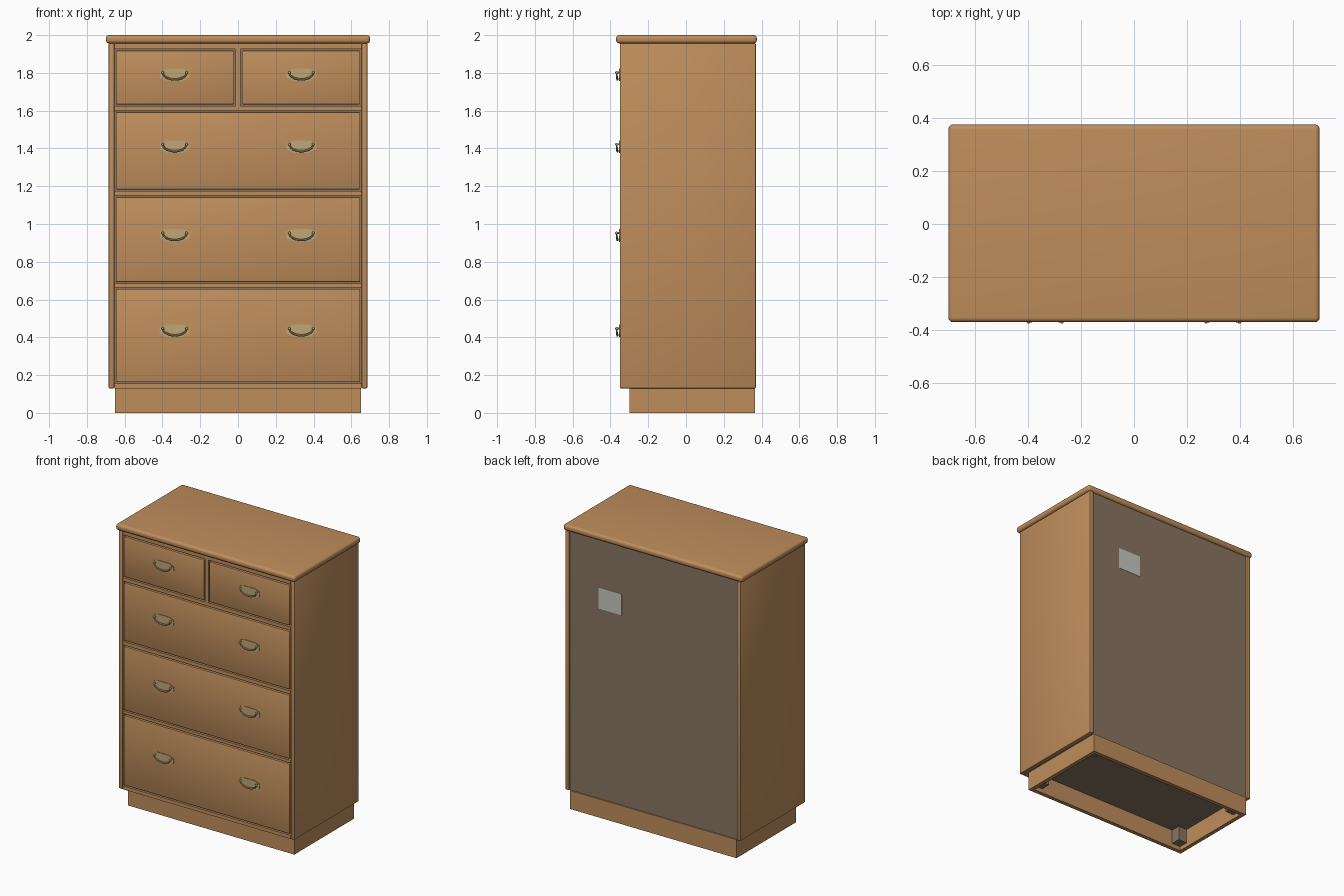
import bpy, bmesh, math
from mathutils import Matrix

if "Cube" in bpy.data.objects:
    bpy.data.objects.remove(bpy.data.objects["Cube"])


def material(name, rgb):
    m = bpy.data.materials.new(name)
    m.diffuse_color = (*rgb, 1)
    m.use_nodes = True
    m.node_tree.nodes["Principled BSDF"].inputs["Base Color"].default_value = m.diffuse_color
    return m


WOOD = material("wood", (0.52, 0.27, 0.107))
BOARD = material("backing_board", (0.25, 0.18, 0.125))
PAPER = material("paper", (0.58, 0.58, 0.53))
BRASS = material("brass", (0.53, 0.39, 0.18))


def add_object(name, mesh, mat, loc=(0, 0, 0)):
    ob = bpy.data.objects.new(name, mesh)
    bpy.context.collection.objects.link(ob)
    ob.location = loc
    if not mesh.materials:
        mesh.materials.append(mat)
    return ob


def smooth(ob):
    bpy.ops.object.select_all(action='DESELECT')
    bpy.context.view_layer.objects.active = ob
    ob.select_set(True)
    bpy.ops.object.shade_smooth_by_angle(angle=math.radians(35))


def from_bmesh(name, bm, mat):
    bmesh.ops.recalc_face_normals(bm, faces=bm.faces)
    me = bpy.data.meshes.new(name)
    bm.to_mesh(me)
    bm.free()
    return add_object(name, me, mat)


def box(name, x, y, z, mat=WOOD, bevel=0.0, segments=2):
    """Box from (min, max) ranges, optionally with rounded edges."""
    bm = bmesh.new()
    size = [r[1] - r[0] for r in (x, y, z)]
    mid = [(r[1] + r[0]) / 2 for r in (x, y, z)]
    bmesh.ops.create_cube(bm, size=1, matrix=Matrix.Translation(mid) @ Matrix.Diagonal((*size, 1)))
    if bevel:
        bmesh.ops.bevel(bm, geom=bm.edges[:], offset=bevel, segments=segments,
                        profile=0.5, affect='EDGES')
    ob = from_bmesh(name, bm, mat)
    if bevel:
        smooth(ob)
    return ob


FRONT, BACK = -0.35, 0.37
SIDES = ((-1, "left"), (1, "right"))


def span(s, a, b):
    return tuple(sorted((s * a, s * b)))


# Rounded top
box("top", (-0.70, 0.70), (-0.37, 0.375), (1.956, 2.0), bevel=0.018, segments=5)

# Carcass sides, plinth ends and corner blocks
for s, side in SIDES:
    box(f"{side}_side_panel", span(s, 0.655, 0.685), (FRONT, BACK), (0.13, 1.957), bevel=0.005)
    box(f"{side}_plinth_board", span(s, 0.622, 0.65), (-0.272, 0.338), (0, 0.13))
    for y, end in (((-0.272, -0.205), "front"), ((0.271, 0.338), "back")):
        box(f"{side}_{end}_corner_block", span(s, 0.555, 0.622), y, (0.03, 0.13), BOARD)
box("front_plinth_board", (-0.65, 0.65), (-0.30, -0.272), (0, 0.13))
box("back_plinth_board", (-0.65, 0.65), (0.338, 0.366), (0, 0.13))

# Bottom, back and paper label
box("bottom_panel", (-0.655, 0.655), (-0.28, 0.355), (0.13, 0.145), BOARD)
box("back_panel", (-0.655, 0.655), (0.345, 0.358), (0.13, 1.957), BOARD)
box("paper_label", (0.25, 0.43), (0.358, 0.360), (1.47, 1.62), PAPER)

# Front frame rails and the divider between the small drawers
openings = [(1.625, 1.926), (1.175, 1.600), (0.685, 1.150), (0.155, 0.665)]
rail_ranges = [(openings[0][1], 1.957)]
rail_ranges += [(openings[i + 1][1], openings[i][0]) for i in range(3)]
rail_ranges += [(0.13, openings[3][0])]
for z in rail_ranges:
    box("front_rail", (-0.655, 0.655), (FRONT + 0.002, -0.27), z)
box("drawer_divider", (-0.013, 0.013), (FRONT + 0.002, 0.34), openings[0])


# Drawers: softened front with a plain box behind it
def drawer(x, z, gap=0.008):
    x, z = (x[0] + gap, x[1] - gap), (z[0] + gap, z[1] - gap)
    box("drawer_front", x, (FRONT, -0.315), z, bevel=0.005)
    box("drawer_box", (x[0] + 0.004, x[1] - 0.004), (-0.316, 0.32),
        (z[0] + 0.004, z[1] - 0.03))


for s, side in SIDES:
    drawer(span(s, 0.013, 0.655), openings[0])
for z in openings[1:]:
    drawer((-0.655, 0.655), z)


# Handle back plate: mirrored outline, extruded
def plate():
    half = [(0.0, 0.033), (0.042, 0.033), (0.054, 0.030), (0.060, 0.025), (0.074, 0.023),
            (0.080, 0.014), (0.078, 0.004), (0.081, -0.006), (0.075, -0.018),
            (0.060, -0.021), (0.050, -0.029), (0.036, -0.033), (0.0, -0.034)]
    pts = half + [(-x, z) for x, z in half[-2:0:-1]]
    bm = bmesh.new()
    face = bm.faces.new([bm.verts.new((x, 0.001, z)) for x, z in pts])
    ext = bmesh.ops.extrude_face_region(bm, geom=[face])
    verts = [g for g in ext["geom"] if isinstance(g, bmesh.types.BMVert)]
    bmesh.ops.translate(bm, verts=verts, vec=(0, -0.005, 0))
    return from_bmesh("handle_plate", bm, BRASS)


# Handle posts with round ends
def posts():
    bm = bmesh.new()
    for s in (-1, 1):
        m = Matrix.Translation((s * 0.063, -0.011, 0.012)) @ Matrix.Rotation(math.pi / 2, 4, 'X')
        bmesh.ops.create_cone(bm, cap_ends=True, segments=12, radius1=0.005, radius2=0.005,
                              depth=0.022, matrix=m)
        bmesh.ops.create_uvsphere(bm, u_segments=12, v_segments=8, radius=0.0075,
                                  matrix=Matrix.Translation((s * 0.063, -0.0175, 0.012)))
    ob = from_bmesh("handle_posts", bm, BRASS)
    smooth(ob)
    return ob


# Hanging bail: swept curve, thicker in the middle
def bail():
    cu = bpy.data.curves.new("handle_bail", 'CURVE')
    cu.dimensions = '3D'
    cu.bevel_depth = 0.006
    cu.bevel_resolution = 2
    cu.use_fill_caps = True
    sp = cu.splines.new('POLY')
    n = 17
    sp.points.add(n - 1)
    for i, p in enumerate(sp.points):
        t = math.pi * i / (n - 1)
        k = math.sin(t)
        p.co = (-0.063 * math.cos(t), -0.019 + 0.006 * k, 0.012 - 0.037 * k, 1)
        p.radius = 0.6 + 0.4 * k
    ob = add_object("handle_bail", cu, BRASS)
    bpy.ops.object.select_all(action='DESELECT')
    bpy.context.view_layer.objects.active = ob
    ob.select_set(True)
    bpy.ops.object.convert(target='MESH')
    ob = bpy.context.view_layer.objects.active
    smooth(ob)
    return ob


# Two handles on every row, sharing meshes
parts = [plate(), posts(), bail()]
spots = [(s * 0.335, FRONT, z) for z in (1.79, 1.41, 0.94, 0.435) for s in (-1, 1)]
for part in parts:
    part.location = spots[0]
    for loc in spots[1:]:
        add_object(part.name.split(".")[0], part.data, BRASS, loc)
